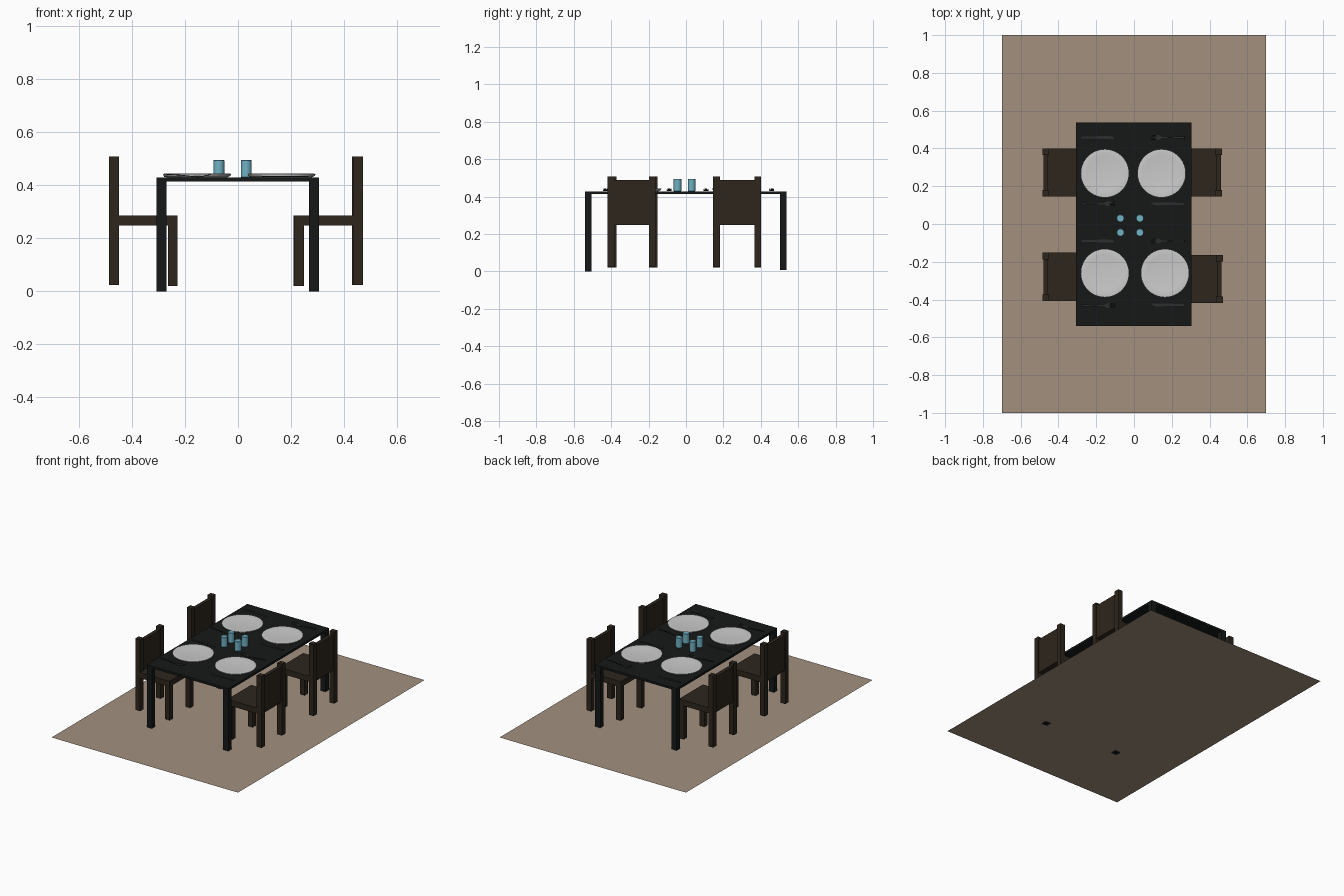
import bpy, bmesh, math

if "Cube" in bpy.data.objects:
    bpy.data.objects.remove(bpy.data.objects["Cube"])


def material(name, rgb):
    m = bpy.data.materials.new(name)
    m.diffuse_color = (*rgb, 1)
    m.use_nodes = True
    m.node_tree.nodes["Principled BSDF"].inputs["Base Color"].default_value = m.diffuse_color
    return m


RUG = material("rug_brown", (0.36, 0.28, 0.21))
BLACK = material("table_black", (0.008, 0.009, 0.009))
WOOD = material("dark_wood", (0.026, 0.019, 0.012))
BLUE = material("cup_blue", (0.16, 0.44, 0.55))
STEEL = material("dark_steel", (0.025, 0.027, 0.028))


def finish(name, bm, mat=None, loc=(0, 0, 0), rot=0.0):
    bmesh.ops.recalc_face_normals(bm, faces=bm.faces)
    me = bpy.data.meshes.new(name)
    bm.to_mesh(me)
    bm.free()
    ob = bpy.data.objects.new(name, me)
    bpy.context.collection.objects.link(ob)
    ob.location = loc
    ob.rotation_euler.z = rot
    if mat:
        me.materials.append(mat)
    return ob


def box(name, xs, ys, zs, mat):
    """Box from its extents along each axis."""
    bm = bmesh.new()
    bmesh.ops.create_cube(bm, size=1)
    for v in bm.verts:
        for i, (a, b) in enumerate((xs, ys, zs)):
            v.co[i] = (a + b) / 2 + v.co[i] * abs(b - a)
    return finish(name, bm, mat)


def lathe(name, profile, loc, mat=None, steps=48):
    """Spin an (r, z) profile around the z axis."""
    bm = bmesh.new()
    vs = [bm.verts.new((r, 0, z)) for r, z in profile]
    es = [bm.edges.new(p) for p in zip(vs, vs[1:])]
    bmesh.ops.spin(bm, geom=vs + es, cent=(0, 0, 0), axis=(0, 0, 1),
                   angle=2 * math.pi, steps=steps)
    bmesh.ops.remove_doubles(bm, verts=bm.verts, dist=1e-5)
    ob = finish(name, bm, mat, loc)
    bpy.context.view_layer.objects.active = ob
    ob.select_set(True)
    bpy.ops.object.shade_smooth_by_angle(angle=math.radians(30))
    ob.select_set(False)
    return ob


def strip(bm, sections):
    """Flat ribbon along x from (x, y centre, half width, z) sections."""
    rows = [(bm.verts.new((x, y - w, z)), bm.verts.new((x, y + w, z)))
            for x, y, w, z in sections]
    for a, b in zip(rows, rows[1:]):
        bm.faces.new((a[0], b[0], b[1], a[1]))


def cutlery(name, ribbons, loc, rot):
    bm = bmesh.new()
    for r in ribbons:
        strip(bm, r)
    ob = finish(name, bm, STEEL, loc, rot)
    mod = ob.modifiers.new("thickness", 'SOLIDIFY')
    mod.thickness = 0.003
    mod.offset = 0


# rug: a single flat sheet
bm = bmesh.new()
bmesh.ops.create_grid(bm, x_segments=1, y_segments=1, size=1)
for v in bm.verts:
    v.co.x *= 0.7
finish("rug", bm, RUG, (0, 0, 0.004))

# table
TOP = 0.428
box("table_top", (-0.307, 0.305), (-0.54, 0.538), (0.413, TOP), BLACK)
for y0, y1, foot in ((-0.54, -0.504, 0.0), (0.502, 0.538, 0.008)):
    for x0, x1 in ((-0.307, -0.269), (0.267, 0.305)):
        box("table_leg", (x0, x1), (y0, y1), (foot, 0.415), BLACK)


# chairs: s is the side, bx the outer back position
def chair(s, bx, cy):
    w, leg = 0.128, 0.036
    front = bx - 0.257
    for d in (-1, 1):
        ys = sorted((cy + d * w, cy + d * (w - leg)))
        box("chair_back_post", (s * bx, s * (bx - leg)), ys, (0.023, 0.508), WOOD)
        box("chair_front_leg", (s * front, s * (front + leg)), ys, (0.02, 0.25), WOOD)
    box("chair_seat", (s * front, s * (bx - 0.012)), (cy - w, cy + w),
        (0.247, 0.285), WOOD)
    box("chair_back_panel", (s * (bx - 0.006), s * (bx - 0.03)),
        (cy - w + 0.02, cy + w - 0.02), (0.247, 0.489), WOOD)


chair(-1, 0.485, 0.273)
chair(-1, 0.485, -0.280)
chair(1, 0.466, 0.273)
chair(1, 0.470, -0.291)

# plates
PLATE = [(0, 0), (0.112, 0), (0.126, 0.007), (0.128, 0.014), (0.124, 0.015),
         (0.096, 0.011), (0, 0.011)]
for x, y in ((-0.154, 0.268), (0.146, 0.268), (-0.154, -0.26), (0.164, -0.26)):
    lathe("plate", PLATE, (x, y, TOP), steps=64)

# fork and knife, pointing along +x from the diner's side
FORK = [[(-0.088, 0, 0.006, 0.013), (-0.03, 0, 0.004, 0.010), (0.03, 0, 0.003, 0.003),
         (0.042, 0, 0.010, 0.003), (0.056, 0, 0.013, 0.005)]]
FORK += [[(0.056, y, 0.0025, 0.005), (0.075, y, 0.0025, 0.009), (0.088, y, 0.001, 0.013)]
         for y in (-0.0105, -0.0035, 0.0035, 0.0105)]
KNIFE = [[(-0.088, 0, 0.005, 0.004), (-0.01, 0, 0.006, 0.004), (0, 0, 0.007, 0.004),
          (0.06, 0, 0.008, 0.004), (0.08, -0.002, 0.005, 0.004),
          (0.088, -0.005, 0.001, 0.004)]]
for x, rot, fork_y, knife_y in ((-0.19, 0, (0.107, -0.432), (0.458, -0.09)),
                                (0.178, math.pi, (0.458, -0.09), (0.107, -0.428))):
    for y in fork_y:
        cutlery("fork", FORK, (x, y, TOP), rot)
    for y in knife_y:
        cutlery("knife", KNIFE, (x, y, TOP), rot)

# cups
CUP = [(0, 0), (0.019, 0), (0.0205, 0.002), (0.0205, 0.065), (0.019, 0.067), (0, 0.067)]
for x in (-0.072, 0.031):
    for y in (-0.045, 0.03):
        lathe("cup", CUP, (x, y, TOP), BLUE, 32)
